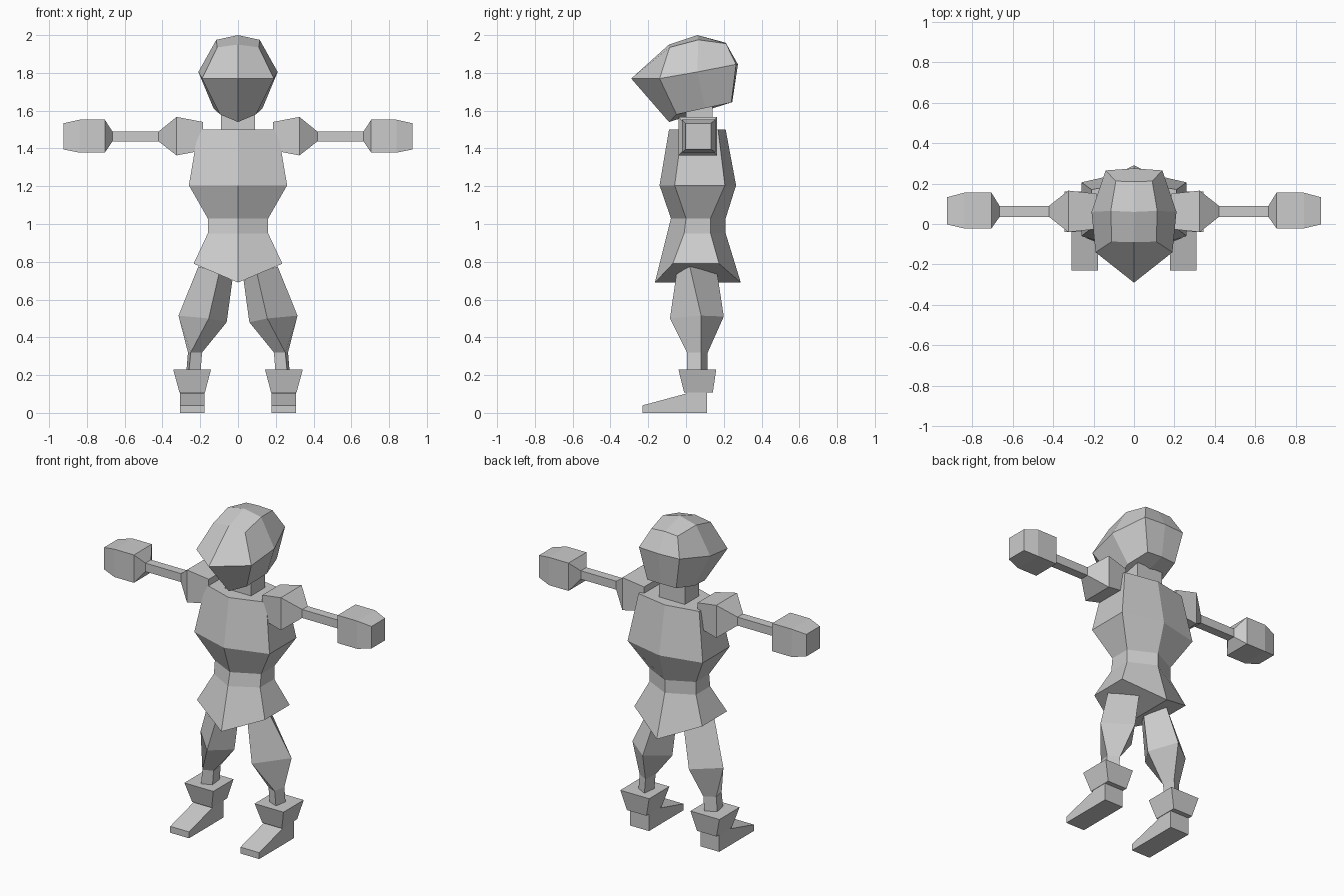
import bpy
import bmesh

if "Cube" in bpy.data.objects:
    bpy.data.objects.remove(bpy.data.objects["Cube"])

clay = bpy.data.materials.new("plain_grey")
clay.use_nodes = True
grey = (0.6, 0.6, 0.6, 1)
clay.diffuse_color = grey
clay.node_tree.nodes["Principled BSDF"].inputs["Base Color"].default_value = grey


def finish(name, bm, mirror=False):
    """Turn a bmesh into a flat-shaded grey object, optionally paired across x."""
    bmesh.ops.recalc_face_normals(bm, faces=bm.faces[:])
    mesh = bpy.data.meshes.new(name)
    bm.to_mesh(mesh)
    bm.free()
    mesh.materials.append(clay)
    ob = bpy.data.objects.new(name, mesh)
    bpy.context.collection.objects.link(ob)
    if mirror:
        ob.modifiers.new("Mirror", "MIRROR").use_mirror_merge = False
    return ob


def loft(name, rings, mirror=False):
    """Skin a list of equal-sized rings and close both ends."""
    bm = bmesh.new()
    loops = [[bm.verts.new(p) for p in ring] for ring in rings]
    n = len(loops[0])
    for a, b in zip(loops, loops[1:]):
        for i in range(n):
            j = (i + 1) % n
            bm.faces.new((a[i], a[j], b[j], b[i]))
    for end in (loops[0], loops[-1]):
        if n == 6:  # crease six-sided caps from front to back
            bm.faces.new(end[:4])
            bm.faces.new([end[0]] + end[3:])
        else:
            bm.faces.new(end)
    return finish(name, bm, mirror)


def rect_z(z, x0, x1, y0, y1):
    return [(x0, y0, z), (x1, y0, z), (x1, y1, z), (x0, y1, z)]


def rect_x(x, y0, y1, z0, z1):
    return [(x, y0, z0), (x, y1, z0), (x, y1, z1), (x, y0, z1)]


def hexagon(z, w, front, y0, y1, back, ridge_z=None):
    r = z if ridge_z is None else ridge_z
    return [(0, front, r), (w, y0, z), (w, y1, z), (0, back, r), (-w, y1, z), (-w, y0, z)]


# Torso with flared tunic hem
loft("torso", [
    hexagon(1.5, 0.21, -0.09, -0.02, 0.17, 0.21),
    hexagon(1.205, 0.26, -0.14, -0.06, 0.206, 0.265),
    hexagon(1.03, 0.16, -0.08, 0.0, 0.13, 0.21),
    hexagon(0.95, 0.16, -0.1, -0.01, 0.13, 0.21),
    hexagon(0.79, 0.235, -0.165, -0.07, 0.175, 0.29, 0.69),
])

# Neck
loft("neck", [rect_z(1.46, -0.09, 0.09, 0.0, 0.14),
              rect_z(1.66, -0.09, 0.09, 0.0, 0.14)])

# Head: one half of a faceted shell, then mirrored
points = {
    "tip": (0, -0.29, 1.77), "brow": (0, -0.09, 1.95), "crown": (0, 0.06, 2.0),
    "rear": (0, 0.21, 1.96), "back": (0, 0.275, 1.845), "nape": (0, 0.245, 1.645),
    "chin": (0, -0.09, 1.54),
    "brow_s": (0.11, -0.087, 1.935), "crown_s": (0.115, 0.065, 1.975),
    "rear_s": (0.09, 0.212, 1.955),
    "cheek": (0.19, -0.14, 1.77), "ear": (0.21, 0.06, 1.805), "back_s": (0.14, 0.265, 1.845),
    "jaw": (0.095, -0.05, 1.58), "jaw_s": (0.13, 0.1, 1.613), "nape_s": (0.1, 0.24, 1.643),
}
panels = [
    "tip cheek brow_s brow", "brow brow_s crown_s crown", "crown crown_s rear_s rear",
    "brow_s cheek ear crown_s", "crown_s ear back_s rear_s", "rear rear_s back_s back",
    "back back_s nape_s nape", "back_s ear jaw_s nape_s", "ear cheek jaw jaw_s",
    "cheek tip chin jaw", "chin jaw jaw_s nape_s nape",
]
bm = bmesh.new()
corner = {k: bm.verts.new(p) for k, p in points.items()}
for panel in panels:
    bm.faces.new([corner[k] for k in panel.split()])
bmesh.ops.mirror(bm, geom=bm.verts[:] + bm.edges[:] + bm.faces[:], axis="X", merge_dist=0.001)
bmesh.ops.remove_doubles(bm, verts=bm.verts[:], dist=0.001)
finish("head", bm)

# Arms: shoulder block, thin forearm, mitten hand
loft("shoulders", [
    rect_x(0.185, -0.025, 0.15, 1.39, 1.54),
    rect_x(0.325, -0.04, 0.165, 1.363, 1.567),
    rect_x(0.42, 0.035, 0.09, 1.437, 1.49),
], mirror=True)
loft("forearms", [rect_x(x, 0.035, 0.09, 1.437, 1.49) for x in (0.42, 0.67)], mirror=True)
loft("hands", [
    rect_x(0.665, 0.035, 0.09, 1.437, 1.49),
    rect_x(0.705, -0.022, 0.155, 1.378, 1.552),
    rect_x(0.84, -0.022, 0.155, 1.378, 1.552),
    rect_x(0.925, -0.002, 0.132, 1.395, 1.533),
], mirror=True)

# Legs: diamond section running outer, front, inner, back
loft("legs", [
    [(0.21, 0.02, 0.775), (0.1, -0.05, 0.74), (0.03, 0.05, 0.7), (0.1, 0.165, 0.74)],
    [(0.315, 0.08, 0.515), (0.155, -0.085, 0.5), (0.06, 0.05, 0.48), (0.16, 0.2, 0.51)],
    [(0.265, 0.08, 0.32), (0.25, 0.005, 0.32), (0.19, 0.03, 0.32), (0.2, 0.115, 0.32)],
    [(0.275, 0.08, 0.2), (0.262, 0.005, 0.2), (0.2, 0.03, 0.2), (0.21, 0.115, 0.2)],
], mirror=True)

# Boot cuffs
loft("boot_cuffs", [rect_z(0.23, 0.143, 0.343, -0.04, 0.16),
                    rect_z(0.108, 0.175, 0.31, -0.01, 0.142)], mirror=True)

# Wedge-shaped feet, extruded sideways from a profile
profile = [(-0.23, 0), (-0.23, 0.04), (0.0, 0.102), (0.0, 0.11), (0.112, 0.11), (0.112, 0)]
bm = bmesh.new()
sole = bm.faces.new([bm.verts.new((0.178, y, z)) for y, z in profile])
side = bmesh.ops.extrude_face_region(bm, geom=[sole])["geom"]
bmesh.ops.translate(bm, vec=(0.13, 0, 0),
                    verts=[v for v in side if isinstance(v, bmesh.types.BMVert)])
finish("feet", bm, mirror=True)
